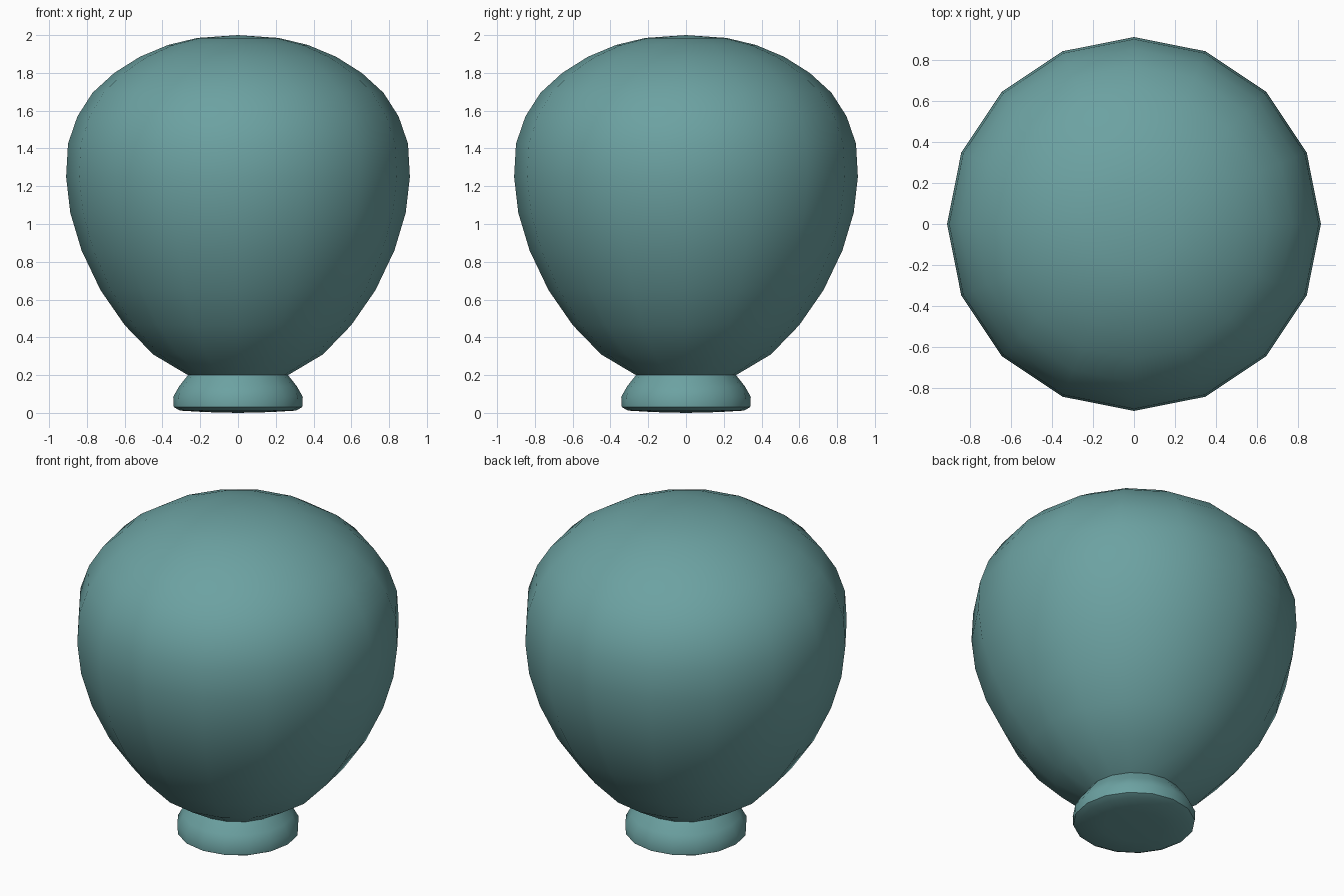
import bpy, bmesh, math

if "Cube" in bpy.data.objects:
    bpy.data.objects.remove(bpy.data.objects["Cube"])

SIDES = 16

teal = bpy.data.materials.new("teal")
teal.diffuse_color = (0.15, 0.36, 0.36, 1)
teal.use_nodes = True
teal.node_tree.nodes["Principled BSDF"].inputs["Base Color"].default_value = teal.diffuse_color

# Half profile (radius, height) from the underside up to the crown
profile = [(0, 0.0), (0.17, 0.004), (0.305, 0.012), (0.34, 0.03), (0.343, 0.085),
           (0.312, 0.14), (0.265, 0.2),
           (0.45, 0.31), (0.60, 0.465), (0.728, 0.65), (0.828, 0.86),
           (0.888, 1.06), (0.91, 1.25), (0.90, 1.425), (0.85, 1.57),
           (0.77, 1.695), (0.655, 1.80), (0.52, 1.885), (0.37, 1.948),
           (0.215, 1.985), (0, 2.0)]

# Rounded knob with flared foot, turned around z
bm = bmesh.new()
rings = []
for r, z in profile:
    n = SIDES if r > 0 else 1
    rings.append([bm.verts.new((r * math.cos(2 * math.pi * i / SIDES),
                                r * math.sin(2 * math.pi * i / SIDES), z)) for i in range(n)])
for lo, hi in zip(rings, rings[1:]):
    for i in range(SIDES):
        j = (i + 1) % SIDES
        if len(lo) == 1:
            bm.faces.new((lo[0], hi[j], hi[i]))
        elif len(hi) == 1:
            bm.faces.new((lo[i], lo[j], hi[0]))
        else:
            bm.faces.new((lo[i], lo[j], hi[j], hi[i]))
bmesh.ops.recalc_face_normals(bm, faces=bm.faces)
mesh = bpy.data.meshes.new("rounded_knob")
bm.to_mesh(mesh)
bm.free()
mesh.materials.append(teal)

knob = bpy.data.objects.new("rounded_knob", mesh)
bpy.context.collection.objects.link(knob)
bpy.context.view_layer.objects.active = knob
knob.select_set(True)
bpy.ops.object.shade_smooth_by_angle(angle=math.radians(40))
